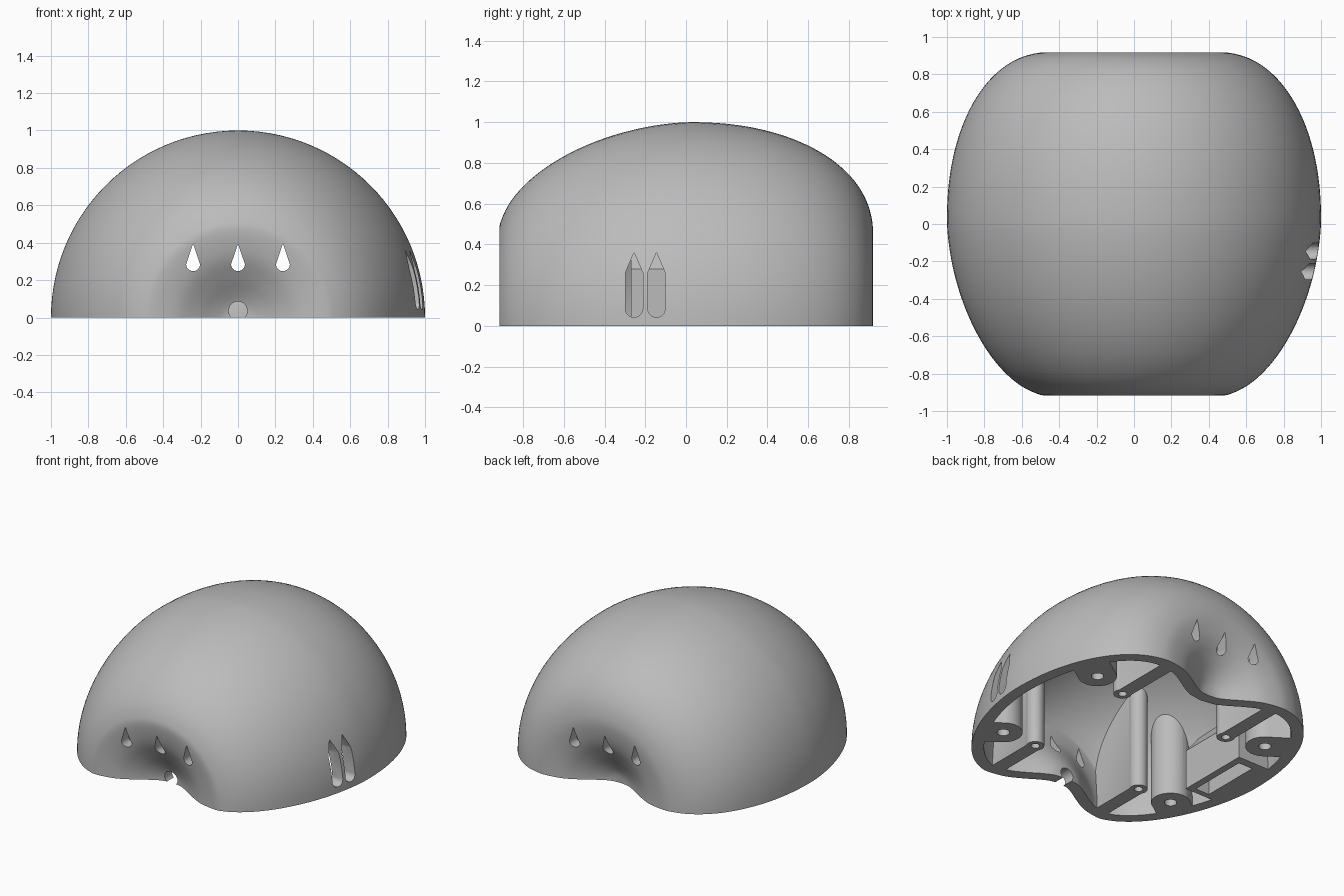
import bpy, bmesh, math
from mathutils import Vector, Matrix

if "Cube" in bpy.data.objects:
    bpy.data.objects.remove(bpy.data.objects["Cube"], do_unlink=True)

WALL = 0.08
grey = bpy.data.materials.new("plain grey")
grey.use_nodes = True
grey.diffuse_color = (0.5, 0.5, 0.5, 1)
grey.node_tree.nodes["Principled BSDF"].inputs["Base Color"].default_value = (0.5, 0.5, 0.5, 1)


def finish(bm, name):
    bmesh.ops.recalc_face_normals(bm, faces=bm.faces)
    me = bpy.data.meshes.new(name)
    bm.to_mesh(me)
    bm.free()
    me.materials.append(grey)
    ob = bpy.data.objects.new(name, me)
    bpy.context.collection.objects.link(ob)
    return ob


def activate(ob):
    bpy.ops.object.select_all(action='DESELECT')
    ob.select_set(True)
    bpy.context.view_layer.objects.active = ob


def boolean(ob, tool, op='DIFFERENCE', keep=False):
    mod = ob.modifiers.new("cut", 'BOOLEAN')
    mod.operation, mod.object, mod.solver = op, tool, 'EXACT'
    activate(ob)
    bpy.ops.object.modifier_apply(modifier=mod.name)
    if not keep:
        bpy.data.objects.remove(tool, do_unlink=True)


def smooth_path(pts, n=4):
    # Catmull-Rom through the profile points
    p = [Vector(q) for q in pts]
    p = [2 * p[0] - p[1]] + p + [2 * p[-1] - p[-2]]
    out = []
    for a, b, c, d in zip(p, p[1:], p[2:], p[3:]):
        for i in range(n):
            t = i / n
            out.append(0.5 * (2 * b + (c - a) * t + (2 * a - 5 * b + 4 * c - d) * t ** 2
                              + (3 * b - a - 3 * c + d) * t ** 3))
    return out + [p[-2]]


def revolve(path, inset, name):
    # Solid of revolution about y, shrunk inward by the inset
    pts = []
    for i, q in enumerate(path):
        if i in (0, len(path) - 1):
            pts.append((0, q.y - math.copysign(inset, q.y)))
            continue
        t = (path[i + 1] - path[i - 1]).normalized()
        r, y = q.x - t.y * inset, q.y + t.x * inset
        if inset == 0 or r > inset:
            pts.append((r, y))
    bm = bmesh.new()
    vs = [bm.verts.new((r, y, 0)) for r, y in pts]
    es = [bm.edges.new(e) for e in zip(vs, vs[1:])]
    bmesh.ops.spin(bm, geom=vs + es, cent=(0, 0, 0), axis=(0, 1, 0),
                   angle=2 * math.pi, steps=112)
    bmesh.ops.remove_doubles(bm, verts=bm.verts, dist=1e-4)
    return finish(bm, name)


def prism(points, depth, name):
    # Extrude a flat outline of 3D points along a vector
    bm = bmesh.new()
    f = bm.faces.new([bm.verts.new(p) for p in points])
    new = bmesh.ops.extrude_face_region(bm, geom=[f])["geom"]
    bmesh.ops.translate(bm, vec=depth, verts=[v for v in new if isinstance(v, bmesh.types.BMVert)])
    return finish(bm, name)


def box(lo, hi, name):
    return prism([(lo[0], lo[1], lo[2]), (hi[0], lo[1], lo[2]), (hi[0], hi[1], lo[2]),
                  (lo[0], hi[1], lo[2])], (0, 0, hi[2] - lo[2]), name)


def rod(x, y, r, z0, z1, name):
    ring = [(x + r * math.cos(k * math.tau / 32), y + r * math.sin(k * math.tau / 32), z0)
            for k in range(32)]
    return prism(ring, (0, 0, z1 - z0), name)


def drop(cx, z_round, r, z_shoulder, z_tip):
    # Round-bottomed, pointed outline as (across, height)
    arc = [(cx + r * math.cos(a), z_round + r * math.sin(a))
           for a in [math.pi + math.pi * k / 16 for k in range(17)]]
    sides = [(cx + r, z_shoulder)] if z_shoulder > z_round else []
    left = [(cx - r, z_shoulder)] if sides else []
    return arc + sides + [(cx, z_tip)] + left


def bulge(side, power, crest=.46, y_mid=.03, y_end=.917):
    # Superellipse from the widest ring to the crest around a dimple
    depth = side * y_end - y_mid
    angles = [math.radians(a) for a in range(0, 90, 9)] + [math.pi / 2]
    return [(crest + (1 - crest) * max(math.cos(a), 0) ** (2 / power),
             y_mid + depth * math.sin(a) ** (2 / power)) for a in angles]


# Dimpled dome profile: (radius, y), front to back; the back is fuller
dimple = [(0, .74), (.07, .75), (.14, .785), (.22, .835), (.33, .892)]
path = smooth_path([(r, -y) for r, y in dimple] + bulge(-1, 1.78)[::-1]
                   + bulge(1, 2.1)[1:] + dimple[::-1])

# Hollow shell, open underneath
shell = revolve(path, 0, "shell")
core = revolve(path, WALL / 2, "core_helper")
core.hide_render = True
boolean(shell, box((-2, -2, -2), (2, 2, 0), "floor_cutter"))
boolean(shell, revolve(path, WALL, "cavity_cutter"))

# Teardrop openings through front and back
for x in (-.24, 0, .24):
    outline = [(a, -1.2, z) for a, z in drop(x, .285, .037, .285, .395)]
    boolean(shell, prism(outline, (0, 2.4, 0), "teardrop_cutter"))

# Round cable hole in the front dimple
ring = [(.05 * math.cos(k * math.tau / 32), -1.2, .035 + .05 * math.sin(k * math.tau / 32))
        for k in range(32)]
boolean(shell, prism(ring, (0, .9, 0), "cable_cutter"))

# Pair of pointed slots in the left side
for y in (-.255, -.145):
    outline = [(.75, a, z) for a, z in drop(y, .085, .043, .26, .36)]
    boolean(shell, prism(outline, (.5, 0, 0), "slot_cutter"))

parts = [shell]


def support(ob, x, y, hole):
    # Trim a support to the dome and drill its screw hole
    boolean(ob, core, 'INTERSECT', keep=True)
    boolean(ob, rod(x, y, hole, -.1, .3, "drill"))
    parts.append(ob)


for sx, side in ((1, "left"), (-1, "right")):
    for sy, end in ((-1, "front"), (1, "back")):
        # Corner screw boss joined to the wall
        x, y = .7 * sx, .47 * sy
        boss = rod(x, y, .125, 0, 1, f"screw_boss_{end}_{side}")
        web = box((0, -.124, 0), (.3, .124, 1), "web")
        web.data.transform(Matrix.Translation((x, y, 0))
                           @ Matrix.Rotation(math.atan2(y, x), 4, 'Z'))
        boolean(boss, web, 'UNION')
        support(boss, x, y, .04)

        # Slim post with a rib running to the end wall
        x, y = .432 * sx, .4 if sy > 0 else -.47
        post = rod(x, y, .058, 0, 1, f"rib_post_{end}_{side}")
        rib = box((x - .05, min(y, sy), 0), (x + .05, max(y, sy), 1), "rib")
        boolean(post, rib, 'UNION')
        support(post, x, y, .028)

# Pocketed switch housing on the right wall
housing = prism([(-.66, -.27, 0), (-.66, -.27, .28), (-.8, -.27, .45), (-1, -.27, .45), (-1, -.27, 0)],
                (0, .53, 0), "switch_housing")
boolean(housing, core, 'INTERSECT', keep=True)
boolean(housing, box((-.82, -.23, -.1), (-.71, .2, .2), "pocket_cutter"))
parts.append(housing)

bpy.data.objects.remove(core, do_unlink=True)
for ob in parts:
    activate(ob)
    bpy.ops.object.shade_smooth_by_angle(angle=math.radians(35))
